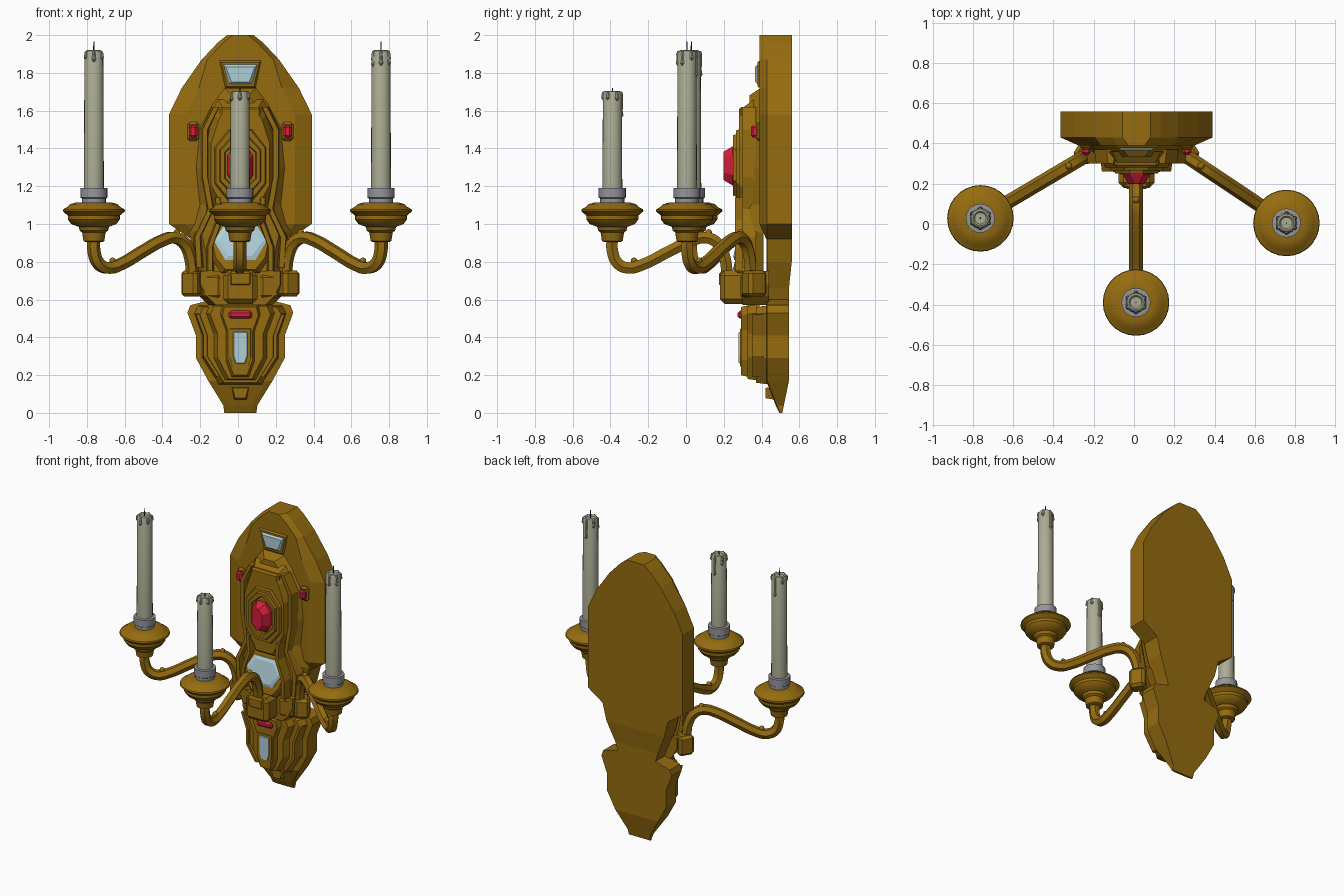
import bpy, bmesh, math, random
from mathutils import Vector, Matrix

random.seed(4)
if "Cube" in bpy.data.objects:
    bpy.data.objects.remove(bpy.data.objects["Cube"])
CX = 0.0125  # mirror plane of the wall plate


def material(name, r, g, b):
    m = bpy.data.materials.new(name)
    m.use_nodes = True
    m.diffuse_color = (r, g, b, 1)
    m.node_tree.nodes["Principled BSDF"].inputs["Base Color"].default_value = (r, g, b, 1)
    return m


GOLD = material("antique gold", 0.30, 0.15, 0.005)
WAX = material("candle wax", 0.41, 0.41, 0.30)
STEEL = material("grey metal", 0.30, 0.30, 0.33)
GLASS = material("pale blue glass", 0.43, 0.62, 0.69)
RED = material("red gem", 0.68, 0.013, 0.045)
BLACK = material("black wick", 0.02, 0.02, 0.02)


def finish(bm, name, mat, smooth=False):
    bmesh.ops.remove_doubles(bm, verts=bm.verts, dist=1e-5)
    bmesh.ops.recalc_face_normals(bm, faces=bm.faces)
    mesh = bpy.data.meshes.new(name)
    bm.to_mesh(mesh)
    bm.free()
    mesh.materials.append(mat)
    ob = bpy.data.objects.new(name, mesh)
    bpy.context.collection.objects.link(ob)
    if smooth:
        bpy.ops.object.select_all(action='DESELECT')
        ob.select_set(True)
        bpy.context.view_layer.objects.active = ob
        bpy.ops.object.shade_smooth_by_angle(angle=math.radians(35))
    return ob


def loft(name, mat, rings):
    """Symmetric relief: each ring is (half profile from bottom to top, y or y(z))."""
    bm = bmesh.new()
    rows = []
    for prof, y in rings:
        f = y if callable(y) else (lambda z, y=y: y)
        rows.append([[bm.verts.new((CX + s * w, f(z), z)) for w, z in prof] for s in (1, -1)])
    n = len(rows[0][0])
    for a, b in zip(rows, rows[1:]):
        for s in (0, 1):
            for i in range(n - 1):
                bm.faces.new((a[s][i], a[s][i + 1], b[s][i + 1], b[s][i]))
        for i in (0, n - 1):
            bm.faces.new((a[0][i], a[1][i], b[1][i], b[0][i]))
    for r in (rows[0], rows[-1]):
        for i in range(n - 1):
            bm.faces.new((r[0][i], r[0][i + 1], r[1][i + 1], r[1][i]))
    return finish(bm, name, mat)


def inset(prof, dw, dz=None):
    dz = dw if dz is None else dz
    lo, hi = prof[0][1], prof[-1][1]
    k = (hi - lo - 2 * dz) / (hi - lo)
    return [(max(w - dw, 0.01), lo + dz + (z - lo) * k) for w, z in prof]


def relief(name, mat, prof, y0, y1, dw, dz=None):
    return loft(name, mat, [(prof, y0), (inset(prof, dw, dz), y1)])


def rails(name, path, width, y0, y1):
    """Pair of raised strips following a half path on both sides."""
    for s, side in ((1, "left"), (-1, "right")):
        bm = bmesh.new()
        rows = []
        for w, z in path:
            rows.append([bm.verts.new((CX + s * x, y, z)) for x, y in
                         ((w, y0), (w - .2 * width, y1), (w - .8 * width, y1), (w - width, y0))])
        for a, b in zip(rows, rows[1:]):
            for i in range(4):
                bm.faces.new((a[i], a[(i + 1) % 4], b[(i + 1) % 4], b[i]))
        bm.faces.new(rows[0])
        bm.faces.new(rows[-1])
        finish(bm, f"{side}_{name}", GOLD)


def lathe(name, mat, prof, x, y, sides=24):
    bm = bmesh.new()
    rows = [[bm.verts.new((x + r * math.cos(t), y + r * math.sin(t), z))
             for t in (2 * math.pi * i / sides for i in range(sides))] for r, z in prof]
    for a, b in zip(rows, rows[1:]):
        for i in range(sides):
            bm.faces.new((a[i], a[(i + 1) % sides], b[(i + 1) % sides], b[i]))
    bm.faces.new(rows[0])
    bm.faces.new(rows[-1])
    return finish(bm, name, mat, True)


def box(name, mat, centre, size, turn=0, bevel=.012):
    bm = bmesh.new()
    bmesh.ops.create_cube(bm, size=1, matrix=Matrix.Translation(centre)
                          @ Matrix.Rotation(turn, 4, 'Z') @ Matrix.Diagonal((*size, 1)))
    bmesh.ops.bevel(bm, geom=bm.edges[:], offset=bevel, segments=1, affect='EDGES')
    return finish(bm, name, mat)


# Back plate: shield on top, narrow waist, tapering tail
outline = [(.085, 0), (.09, .04), (.17, .17), (.235, .29), (.235, .41), (.28, .53), (.265, .57),
           (.15, .60), (.17, .66), (.23, .8), (.26, .92), (.378, 1.0), (.378, 1.58),
           (.31, 1.72), (.205, 1.87), (.12, 1.96), (.07, 2.0)]
back = lambda z: .56 if z > .7 else .545 if z > .1 else .51 + z * .2
side = lambda z: .43 if z > .1 else .50 - z * .5
face = lambda z: .39 if z > .95 else side(z) - .005
loft("back_plate", GOLD, [(outline, back), (outline, side),
                          ([(w - (.09 if .95 < z < 1.8 else .03), z) for w, z in outline], face)])

# Upper armour layers
relief("armour_base", GOLD, [(.2, .64), (.24, .8), (.27, .95), (.23, 1.1), (.25, 1.3),
                             (.23, 1.52), (.16, 1.65), (.1, 1.73)], .41, .335, .06, .05)
relief("armour_middle", GOLD, [(.1, .98), (.13, 1.05), (.19, 1.18), (.19, 1.45), (.15, 1.6),
                               (.12, 1.66)], .36, .28, .035, .06)
rails("armour_rail", [(.24, .77), (.25, .93), (.18, 1.08), (.21, 1.25), (.21, 1.5), (.15, 1.62)],
      .045, .37, .30)
rails("console_rail", [(.18, .75), (.18, .88), (.13, 1.02), (.14, 1.14)], .04, .33, .26)
box("upper_brow", GOLD, (CX, .32, 1.59), (.22, .08, .06))

# Stepped frame around the central gem
hexa = [(.07, 1.11), (.145, 1.21), (.145, 1.41), (.07, 1.51)]
loft("gem_frame", GOLD, [(hexa, .30), (inset(hexa, .015), .265), (inset(hexa, .035), .265),
                         (inset(hexa, .04), .25), (inset(hexa, .06), .25),
                         (inset(hexa, .065), .265)])
gem = [(.035, 1.205), (.068, 1.26), (.068, 1.36), (.035, 1.41)]
loft("central_gem", RED, [(gem, .27), (gem, .245), (inset(gem, .028), .198)])
for s, label in ((1, "left"), (-1, "right")):
    box(label + "_small_gem_mount", GOLD, (CX + s * .25, .385, 1.49), (.06, .03, .10))
    box(label + "_small_gem", RED, (CX + s * .25, .368, 1.49), (.045, .05, .065))

# Top window with its frame
top = [(.065, 1.735), (.095, 1.85)]
loft("top_window_frame", GOLD, [(inset(top, -.018), .395), (inset(top, -.006), .378)])
relief("top_window", GLASS, top, .385, .366, .018)

# Console below the gem, with the sloping window
slope = lambda z: .245 + (z - .74) * .22
console = [(.1, .74), (.15, .81), (.17, .91), (.13, 1.01), (.1, 1.06)]
loft("console", GOLD, [(console, .37), (console, lambda z: slope(z) + .03),
                       (inset(console, .02), slope)])
window = [(.08, .81), (.14, .91), (.085, .995)]
loft("console_window", GLASS, [(window, lambda z: slope(z) + .02),
                               (window, lambda z: slope(z) - .006),
                               (inset(window, .02), lambda z: slope(z) - .014)])

# Waist collar carrying the arm sockets
relief("waist_collar", GOLD, [(.17, .57), (.22, .62), (.25, .68), (.25, .75)], .44, .30, .04, .0)
box("front_socket", GOLD, (CX, .28, .665), (.18, .2, .175), 0, .025)
box("front_socket_plate", GOLD, (CX, .20, .71), (.12, .05, .08))
for s, label in ((1, "left"), (-1, "right")):
    box(label + "_socket", GOLD, (CX + s * .25, .36, .685), (.10, .11, .14), s * .55, .018)
    box(label + "_collar_block", GOLD, (CX + s * .15, .325, .67), (.1, .06, .12), s * .2)

# Lower body in nested steps
relief("tail_base", GOLD, [(.12, .15), (.21, .29), (.21, .41), (.25, .53), (.23, .57)],
       .44, .37, .035, .01)
relief("tail_middle", GOLD, [(.09, .17), (.15, .29), (.15, .42), (.19, .53), (.17, .575)],
       .39, .325, .03, .01)
relief("tail_ridge", GOLD, [(.06, .18), (.09, .27), (.09, .44), (.12, .53), (.11, .58)],
       .37, .29, .025, .02)
rails("tail_rail", [(.13, .19), (.2, .30), (.2, .41), (.24, .52)], .03, .41, .35)
box("red_bar", RED, (CX, .293, .52), (.125, .04, .042))
tail_window = [(.032, .255), (.045, .30), (.045, .435)]
relief("tail_window_frame", GOLD, inset(tail_window, -.014), .31, .286, .004)
relief("tail_window", GLASS, tail_window, .30, .279, .01)
relief("tail_tip_panel", GOLD, [(.035, .07), (.05, .14)], .47, .42, .008)


def arm_with_candle(label, cup, root, top):
    x, y = cup
    aim = (Vector(root) - Vector(cup)).normalized()
    at = lambda d, z: Vector((x + aim.x * d, y + aim.y * d, z))
    # Swept arm
    path = [(0, .93), (0, .86), (.03, .79), (.09, .767), (.16, .785), (.3, .855), (.42, .912),
            (.49, .928), (.55, .905), (.59, .84), (.61, .72)]
    cu = bpy.data.curves.new(label + "_arm_path", 'CURVE')
    cu.dimensions = '3D'
    cu.bevel_depth, cu.bevel_resolution, cu.resolution_u = .035, 1, 5
    sp = cu.splines.new('BEZIER')
    sp.bezier_points.add(len(path) - 1)
    for p, (d, z) in zip(sp.bezier_points, path):
        p.co = at(d, z)
        p.handle_left_type = p.handle_right_type = 'AUTO'
    cu.use_fill_caps = True
    tmp = bpy.data.objects.new("arm_helper", cu)
    bpy.context.collection.objects.link(tmp)
    bm = bmesh.new()
    bm.from_mesh(tmp.evaluated_get(bpy.context.evaluated_depsgraph_get()).to_mesh())
    bpy.data.objects.remove(tmp)
    finish(bm, label + "_arm", GOLD, True)
    # Small beads on the arm
    for i, (d, z) in enumerate(((.115, .805), (.51, .955))):
        bm = bmesh.new()
        bmesh.ops.create_uvsphere(bm, u_segments=10, v_segments=6, radius=.018,
                                  matrix=Matrix.Translation(at(d, z)))
        finish(bm, f"{label}_arm_bead_{i + 1}", GOLD, True)
    # Turned cup, metal sleeve, candle and wick
    lathe(label + "_cup", GOLD, [(.045, .905), (.055, .91), (.062, .955), (.075, .965), (.08, .985),
                                 (.12, 1.0), (.138, 1.025), (.138, 1.045), (.15, 1.055),
                                 (.165, 1.068), (.162, 1.078), (.14, 1.09), (.125, 1.105),
                                 (.09, 1.115), (.05, 1.115)], x, y, 28)
    lathe(label + "_sleeve", STEEL, [(.064, 1.11), (.064, 1.135), (.072, 1.14), (.072, 1.19),
                                     (.05, 1.192)], x, y, 20)
    lathe(label + "_candle", WAX, [(.053, 1.15), (.05, top - .02), (.044, top - .004),
                                   (.036, top), (.028, top - .01)], x, y, 20)
    lathe(label + "_wick", BLACK, [(.004, top - .02), (.003, top + (.045 if top > 1.8 else .015))], x, y, 6)
    for i in range(6):
        t = math.pi / 2 + i * math.pi / 3
        n = .13 if i == 0 else random.uniform(.03, .08)
        lathe(f"{label}_wax_drip_{i + 1}", WAX,
              [(.004, top - n - .012), (.012, top - n), (.008, top - n + .025),
               (.01, top - .02), (.004, top - .003)],
              x + .047 * math.cos(t), y + .047 * math.sin(t), 8)


arm_with_candle("right", (-.763, .028), (-.22, .35), 1.92)
arm_with_candle("left", (.757, .005), (.24, .35), 1.92)
arm_with_candle("front", (.01, -.39), (.01, .22), 1.705)
